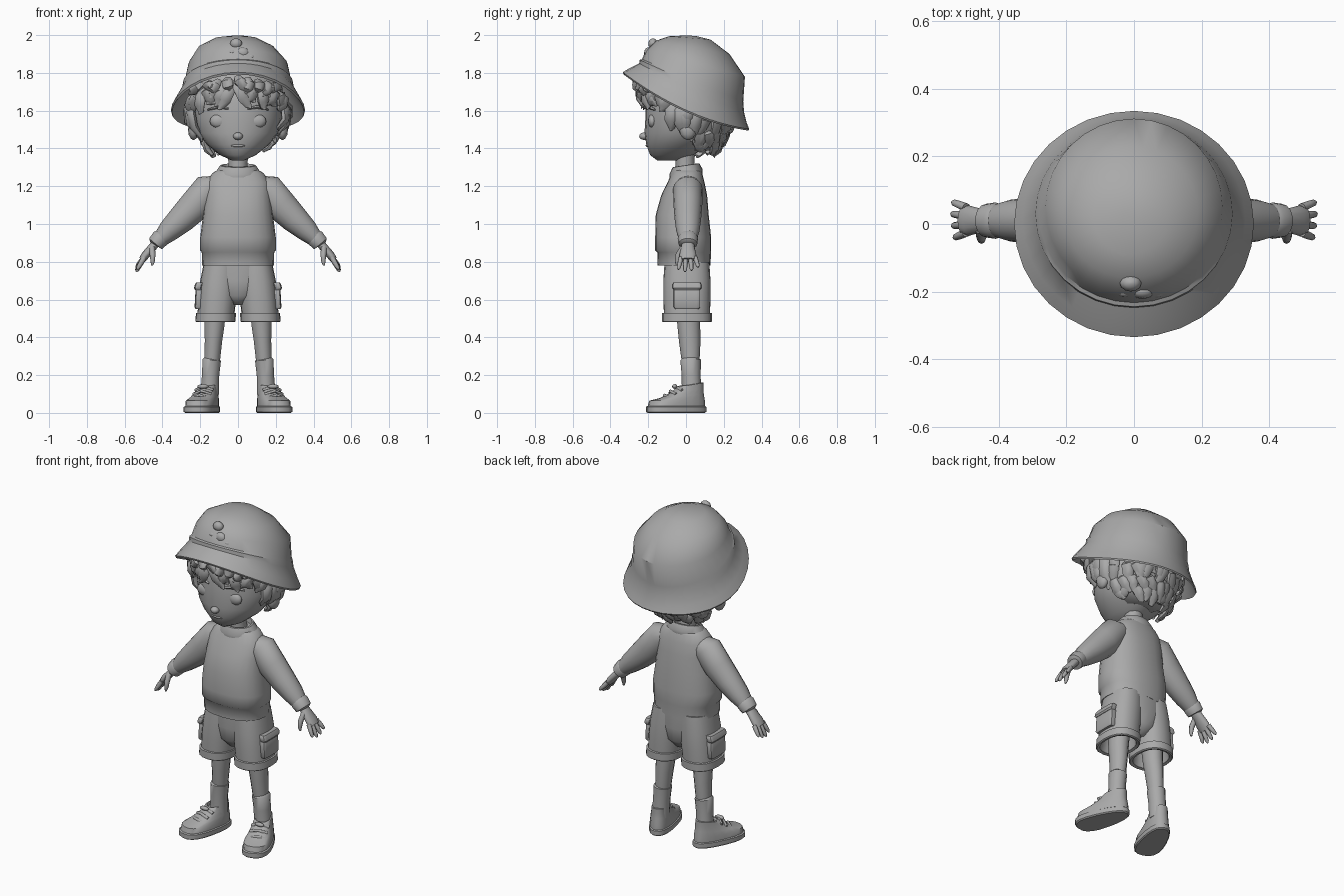
import bpy, bmesh, math, random
from mathutils import Vector, Matrix

random.seed(4)
grey = bpy.data.materials.new("plain_grey")
grey.diffuse_color = (0.4, 0.4, 0.4, 1)


def skin(name, rings, caps=(True, True), smooth=38):
    """Join rings of points into one smooth-shaded surface."""
    bm = bmesh.new()
    vs = [[bm.verts.new(p) for p in r] for r in rings]
    n = len(vs[0])
    for a, b in zip(vs, vs[1:]):
        for i in range(n):
            j = (i + 1) % n
            bm.faces.new((a[i], a[j], b[j], b[i]))
    for ring, cap in ((vs[0], caps[0]), (vs[-1], caps[1])):
        if cap:
            bm.faces.new(ring)
    bmesh.ops.recalc_face_normals(bm, faces=bm.faces)
    me = bpy.data.meshes.new(name)
    bm.to_mesh(me)
    bm.free()
    ob = bpy.data.objects.new(name, me)
    bpy.context.collection.objects.link(ob)
    me.materials.append(grey)
    bpy.ops.object.select_all(action='DESELECT')
    ob.select_set(True)
    bpy.context.view_layer.objects.active = ob
    bpy.ops.object.shade_smooth_by_angle(angle=math.radians(smooth))
    return ob


def ring(cx, cy, cz, rx, ry, slope=0, droop=0, e=1.0, n=24):
    """Horizontal oval, tilted along y, sides dropped, e < 1 is squarer."""
    out = []
    for i in range(n):
        a = 2 * math.pi * i / n
        c, s = math.cos(a), math.sin(a)
        x = math.copysign(abs(c) ** e, c) * rx
        y = math.copysign(abs(s) ** e, s) * ry
        out.append(Vector((cx + x, cy + y, cz + slope * y - droop * c * c)))
    return out


def tube(name, path, n=12, side=(0, 1, 0), smooth=60):
    """Path entries are (point, radius along side axis, radius across)."""
    pts = [Vector(p[0]) for p in path]
    rings = []
    for i, (_, ra, rb) in enumerate(path):
        t = (pts[min(i + 1, len(pts) - 1)] - pts[max(i - 1, 0)]).normalized()
        v = t.cross(Vector(side)).normalized()
        u = v.cross(t)
        rings.append([pts[i] + u * ra * math.cos(k * 2 * math.pi / n)
                      + v * rb * math.sin(k * 2 * math.pi / n) for k in range(n)])
    return skin(name, rings, smooth=smooth)


def blob(name, c, r):
    rings = [ring(c[0], c[1], c[2] + r[2] * math.sin(t), r[0] * math.cos(t), r[1] * math.cos(t), n=12)
             for t in (-1.45, -1, -0.5, 0, 0.5, 1, 1.45)]
    return skin(name, rings, smooth=60)


# Bucket hat: crown outside, brim, then underside
N = 32
skin("bucket_hat", [
    ring(0, .02, 1.997, .03, .03, -.03, n=N),
    ring(-.01, .02, 1.985, .11, .11, -.08, n=N),
    ring(-.01, .035, 1.935, .20, .195, -.18, n=N),
    ring(0, .05, 1.85, .262, .262, -.27, n=N),
    ring(0, .035, 1.76, .282, .268, -.42, n=N),
    ring(0, .03, 1.745, .292, .275, -.45, n=N),
    ring(0, .03, 1.72, .296, .278, -.47, .01, n=N),
    ring(0, .012, 1.68, .33, .31, -.47, .03, n=N),
    ring(0, 0, 1.653, .355, .335, -.45, .05, n=N),
    ring(0, 0, 1.643, .35, .33, -.45, .05, n=N),
    ring(0, .03, 1.705, .28, .265, -.47, .01, n=N),
    ring(0, .04, 1.83, .24, .24, -.27, n=N)])

# Small ornament on the hat front
blob("ornament_top", (-.01, -.175, 1.955), (.032, .025, .028))
blob("ornament_body", (.025, -.2, 1.905), (.035, .022, .03))
blob("ornament_arm", (-.03, -.2, 1.91), (.022, .016, .014))
blob("ornament_foot", (.065, -.2, 1.885), (.026, .018, .014))

# Head, tapering to a small chin
skin("head", [ring(0, cy, z, rx, ry) for z, cy, rx, ry in (
    (1.335, -.09, .03, .06), (1.365, -.075, .095, .115), (1.42, -.045, .165, .165),
    (1.48, -.025, .21, .195), (1.56, -.01, .23, .205), (1.64, 0, .235, .215),
    (1.72, .02, .235, .215), (1.8, .03, .2, .18))], smooth=60)
blob("nose", (0, -.222, 1.465), (.026, .026, .02))
blob("mouth", (0, -.2, 1.415), (.04, .014, .008))
tube("neck", [((0, .0, 1.24), .06, .06), ((0, -.005, 1.32), .05, .05), ((0, -.01, 1.42), .055, .06)])
for s in (-1, 1):
    blob("eye", (s * .1, -.178, 1.545), (.05, .024, .038))
    blob("ear", (s * .235, .01, 1.5), (.03, .045, .055))
    tube("eyebrow", [((s * .05, -.208, 1.61), .008, .006), ((s * .1, -.2, 1.62), .01, .01),
                     ((s * .16, -.165, 1.605), .006, .005)], n=6)

# Hair base over the back of the head
skin("hair_base", [ring(0, cy, z, rx, ry) for z, cy, rx, ry in (
    (1.39, .07, .09, .08), (1.43, .075, .16, .11), (1.5, .075, .215, .135),
    (1.6, .06, .245, .165), (1.7, .04, .25, .2))], smooth=60)


def curl(a, z0, z1, rad, twist, w):
    """Tapered lock hanging round the head at angle a (0 is the front)."""
    path = []
    for t, out, k in ((0, -.02, .6), (.3, .012, 1), (.65, .015, .9), (.9, 0, .5), (1, .012, .12)):
        b = a + twist * t * t
        r = rad * (1 - .3 * max(0, 1.55 - (z0 + (z1 - z0) * t)) / .15) + out
        path.append(((math.sin(b) * r, .015 - math.cos(b) * r * .95, z0 + (z1 - z0) * t), w * k, w * .6 * k))
    tube("hair_lock", path, n=7, side=(math.cos(a), math.sin(a), 0), smooth=50)


# Fringe, side locks and rows of back curls
R = random.uniform
for i in range(15):
    a = -1.12 + i * .16
    curl(a, 1.77 - .07 * abs(a), R(1.6, 1.66) - .03 * abs(a), .262, R(-.3, .3), .038)
for i in range(9):
    a = -.8 + i * .2
    curl(a, 1.78 - .05 * abs(a), R(1.67, 1.71), .285, R(-.35, .35), .032)
for s in (-1, 1):
    for i in range(5):
        curl(s * (1.22 + .13 * i), 1.66, R(1.43, 1.53), .255, R(-.2, .2), .038)
for zt, zb, rad, cnt in ((1.66, 1.52, .245, 13), (1.58, 1.46, .24, 14), (1.51, 1.4, .235, 11), (1.46, 1.37, .22, 9)):
    for i in range(cnt):
        a = math.pi + (i / (cnt - 1) - .5) * 2.7
        curl(a + R(-.06, .06), zt, zb + R(-.02, .02), rad, R(-.35, .35), .034)

# Sweater body with hem and collar
skin("sweater", [ring(0, cy, z, rx, ry, e=.85) for z, cy, rx, ry in (
    (.79, -.01, .17, .125), (.78, -.01, .19, .14), (.85, -.01, .192, .142), (.86, -.015, .2, .148),
    (.93, -.015, .2, .148), (1.05, -.02, .185, .14), (1.15, -.01, .175, .122),
    (1.22, 0, .17, .098), (1.27, .005, .135, .08), (1.29, .005, .1, .07))], smooth=50)
skin("collar", [ring(0, 0, z, r, r * .75, .15) for z, r in (
    (1.255, .115), (1.275, .118), (1.31, .095), (1.312, .085), (1.28, .08))], (False, False))

for s in (-1, 1):
    # Sleeve and gathered cuff
    tube("sleeve", [((s * .1, .01, 1.21), .06, .05), ((s * .155, .01, 1.185), .078, .085),
                    ((s * .225, .01, 1.1), .076, .085), ((s * .3, .01, 1.025), .07, .074),
                    ((s * .365, .01, .965), .062, .06), ((s * .405, .01, .925), .05, .045)], n=16)
    tube("sleeve_cuff", [((s * .4, .01, .935), .047, .043), ((s * .41, .01, .925), .054, .05),
                         ((s * .437, .01, .895), .05, .045), ((s * .44, .01, .89), .035, .03)], n=14, smooth=45)
    # Hand with four fingers and a thumb
    tube("palm", [((s * .425, .01, .91), .03, .025), ((s * .455, .01, .875), .036, .022),
                  ((s * .49, .01, .835), .045, .022), ((s * .508, .01, .81), .04, .018)])
    for k, (dx, dz) in enumerate(((.035, -.06), (.04, -.072), (.042, -.065), (.04, -.048))):
        y = -.026 + k * .025
        p = Vector((s * .497, y, .822))
        d = Vector((s * dx, (y - .01) * .4, dz))
        tube("finger", [(p, .013, .014), (p + d * .5, .012, .013), (p + d * .9, .01, .01), (p + d * 1.05, .004, .004)], n=8)
    tube("thumb", [((s * .455, -.015, .875), .016, .016), ((s * .452, -.04, .835), .016, .015),
                   ((s * .452, -.047, .8), .012, .011), ((s * .455, -.048, .78), .005, .005)], n=8)

    # Shorts leg with rolled cuff
    skin("shorts_leg", [ring(s * cx, .005, z, rx, ry, e=.85, n=20) for z, cx, rx, ry in (
        (.8, .09, .09, .118), (.7, .1, .1, .125), (.6, .11, .1, .125), (.53, .116, .098, .122),
        (.528, .117, .106, .132), (.485, .119, .106, .132), (.48, .119, .1, .126),
        (.485, .119, .085, .11), (.6, .11, .07, .09))], smooth=45)
    # Cargo pocket and flap
    for name, z0, z1, w, x in (("pocket", .55, .66, .07, .205), ("pocket_flap", .65, .69, .076, .208)):
        skin(name, [ring(s * (x + o), .005, z, .02, ww, e=.35, n=16) for z, ww, o in (
            (z0, w * .9, 0), (z0 + .01, w, .005), (z1 - .01, w, 0), (z1, w * .92, -.006))])

    # Leg and sock
    tube("leg", [((s * .115, .01, .62), .068, .06), ((s * .125, .015, .46), .06, .054),
                 ((s * .13, .02, .38), .057, .047), ((s * .138, .025, .26), .046, .042)], n=14)
    tube("sock", [((s * .138, .025, .285), .048, .042), ((s * .139, .025, .28), .055, .05),
                  ((s * .145, .027, .2), .05, .047), ((s * .15, .03, .1), .052, .05)], n=14, smooth=45)

    # Shoe, toes turned out
    turn = Matrix.Translation((s * .183, -.05, 0)) @ Matrix.Rotation(s * math.radians(19), 4, 'Z')

    def shoe_ring(z, cy, rx, ry, slope=0):
        return [turn @ Vector((p.x * (1 - 1.3 * p.y), p.y, p.z)) for p in ring(0, cy, z, rx, ry, slope, e=.8, n=20)]
    skin("shoe_sole", [shoe_ring(*v) for v in ((0, 0, .07, .158), (.006, 0, .076, .165), (.032, 0, .076, .165), (.036, 0, .07, .158))])
    skin("shoe_upper", [shoe_ring(*v) for v in (
        (.03, 0, .07, .158), (.065, .005, .07, .152), (.09, .03, .064, .12, .1), (.12, .06, .056, .088, .15),
        (.15, .078, .052, .07, .15), (.152, .078, .044, .06, .15), (.13, .078, .04, .055))], smooth=45)
    for k in range(3):
        y, z = -.068 + k * .033, .082 + k * .022
        tube("lace", [(turn @ Vector((x, y + abs(x) * .3, z + .012 - abs(x) * .35)), .009, .008)
                      for x in (-.05, -.025, 0, .025, .05)], n=6, side=(0, .9, .4))
    blob("lace_knot", turn @ Vector((0, -.01, .14)), (.03, .014, .012))

# Shorts seat
skin("shorts_seat", [ring(0, .005, z, rx, ry, e=.85) for z, rx, ry in (
    (.57, .03, .07), (.62, .1, .112), (.7, .165, .12), (.82, .175, .12))], smooth=60)
